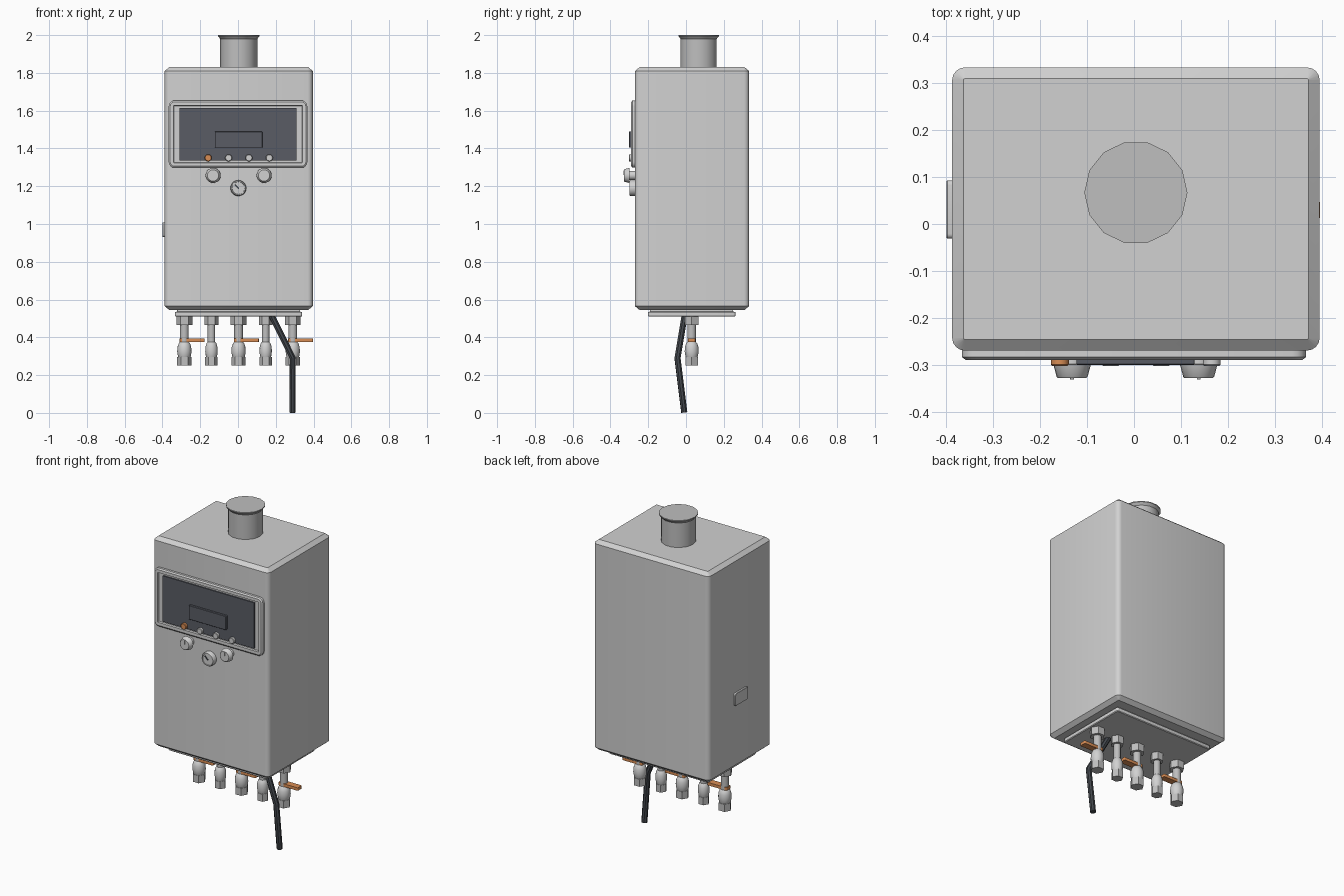
import bpy, math
import bmesh
from mathutils import Vector

if "Cube" in bpy.data.objects:
    bpy.data.objects.remove(bpy.data.objects["Cube"])


def material(name, rgb):
    m = bpy.data.materials.new(name)
    m.use_nodes = True
    m.diffuse_color = (*rgb, 1)
    m.node_tree.nodes["Principled BSDF"].inputs["Base Color"].default_value = (*rgb, 1)
    return m


ENAMEL = material("light grey enamel", (0.64, 0.64, 0.64))
METAL = material("grey metal", (0.52, 0.52, 0.52))
GLASS = material("dark panel", (0.1, 0.107, 0.13))
RUBBER = material("dark rubber", (0.055, 0.062, 0.072))
COPPER = material("copper orange", (0.7, 0.27, 0.09))


def up(u, v, d):
    return Vector((u, v, d))


def front(u, v, d):
    return Vector((u, -d, v))


def side(u, v, d):
    return Vector((-d, u, v))


def loft(name, rings, mat):
    """Skin a stack of equal rings and cap both ends."""
    bm = bmesh.new()
    loops = [[bm.verts.new(p) for p in ring] for ring in rings]
    n = len(loops[0])
    for a, b in zip(loops, loops[1:]):
        for i in range(n):
            j = (i + 1) % n
            bm.faces.new((a[i], a[j], b[j], b[i]))
    bm.faces.new(loops[0])
    bm.faces.new(loops[-1])
    bmesh.ops.recalc_face_normals(bm, faces=bm.faces)
    mesh = bpy.data.meshes.new(name)
    bm.to_mesh(mesh)
    bm.free()
    mesh.materials.append(mat)
    ob = bpy.data.objects.new(name, mesh)
    bpy.context.collection.objects.link(ob)
    smooth(ob)
    return ob


def smooth(ob):
    bpy.ops.object.select_all(action='DESELECT')
    ob.select_set(True)
    bpy.context.view_layer.objects.active = ob
    bpy.ops.object.shade_smooth_by_angle(angle=math.radians(35))


def round_rect(place, cu, cv, hu, hv, r, d, steps=4):
    pts = []
    for k, (su, sv) in enumerate(((1, 1), (-1, 1), (-1, -1), (1, -1))):
        for s in range(steps + 1):
            a = math.radians(90) * (k + s / steps)
            pts.append(place(cu + su * (hu - r) + r * math.cos(a),
                             cv + sv * (hv - r) + r * math.sin(a), d))
    return pts


def slab(name, place, centre, half, r, levels, mat):
    """Rounded rectangle swept through (depth, inset) levels."""
    rings = [round_rect(place, *centre, half[0] - i, half[1] - i, max(r - i, 0.002), d)
             for d, i in levels]
    return loft(name, rings, mat)


def turned(name, place, centre, profile, sides, mat, turn=0):
    """Revolve (radius, depth) profile points."""
    rings = []
    for r, d in profile:
        angles = [math.tau * (i + turn) / sides for i in range(sides)]
        rings.append([place(centre[0] + r * math.cos(a), centre[1] + r * math.sin(a), d)
                      for a in angles])
    return loft(name, rings, mat)


# Casing, underside plate and flue
slab("casing", up, (0.004, 0.032), (0.392, 0.302), 0.027,
     [(0.545, 0.024), (0.565, 0), (1.81, 0), (1.83, 0.024)], ENAMEL)
slab("underside_plate", up, (0.003, 0.03), (0.337, 0.232), 0.012,
     [(0.51, 0.004), (0.514, 0), (0.534, 0), (0.536, 0.012), (0.55, 0.012)], ENAMEL)
turned("flue", up, (0.004, 0.067),
       [(0.098, 1.82), (0.098, 1.98), (0.11, 1.995), (0.11, 2.0)], 14, METAL)
slab("side_plate", side, (0.031, 0.97), (0.062, 0.038), 0.01,
     [(0.385, 0), (0.398, 0), (0.4, 0.002)], ENAMEL)

# Control panel: bezel with recessed tray, dark panel and display
slab("panel_bezel", front, (0, 1.476), (0.367, 0.178), 0.03,
     [(0.26, 0), (0.284, 0), (0.29, 0.008), (0.29, 0.026), (0.278, 0.028)], ENAMEL)
slab("dark_panel", front, (0, 1.475), (0.31, 0.14), 0.003,
     [(0.272, 0), (0.287, 0)], GLASS)
slab("display", front, (0.003, 1.447), (0.126, 0.043), 0.004,
     [(0.28, 0), (0.299, 0), (0.301, 0.002)], GLASS)

# Buttons, with the first one in copper
for i in range(4):
    turned(f"button_{i + 1}", front, (-0.158 + 0.108 * i, 1.35),
           [(0.019, 0.28), (0.019, 0.3), (0.016, 0.303)], 12,
           COPPER if i == 0 else ENAMEL)

# Knobs with pointer marks
for label, x in (("right", -0.132), ("left", 0.138)):
    turned(f"{label}_knob", front, (x, 1.257),
           [(0.024, 0.26), (0.024, 0.299), (0.04, 0.3), (0.033, 0.326), (0.03, 0.329)],
           20, ENAMEL)
    slab(f"{label}_knob_mark", front, (x, 1.272), (0.004, 0.012), 0.002,
         [(0.325, 0), (0.332, 0)], ENAMEL)

# Pressure gauge
turned("gauge", front, (0.002, 1.19),
       [(0.042, 0.26), (0.042, 0.293), (0.038, 0.299), (0.034, 0.299), (0.033, 0.296)],
       20, ENAMEL)
needle = slab("gauge_needle", front, (0, 0), (0.003, 0.016), 0.001,
              [(0.294, 0), (0.3, 0)], RUBBER)
needle.location = (-0.006, 0, 1.198)
needle.rotation_euler.y = math.radians(-45)

# Pipe connections: hex nut, pipe, round valve, hex end fitting
PIPE_Y = 0.03
for i in range(5):
    x = -0.284 + 0.1435 * i
    tap = i % 2 == 0
    w = 1.0 if tap else 0.87
    c = (x, PIPE_Y)
    turned(f"top_nut_{i + 1}", up, c, [(0.042 * w, 0.465), (0.042 * w, 0.512)], 6, METAL)
    turned(f"pipe_{i + 1}", up, c, [(0.023 * w, 0.35), (0.023 * w, 0.48)], 12, METAL)
    turned(f"valve_{i + 1}", up, c,
           [(0.025 * w, 0.28), (0.034 * w, 0.3), (0.038 * w, 0.325), (0.036 * w, 0.35),
            (0.029 * w, 0.37), (0.02 * w, 0.378)], 14, ENAMEL)
    turned(f"end_fitting_{i + 1}", up, c,
           [(0.038 * w, 0.25), (0.038 * w, 0.295)], 6, METAL)
    if tap:
        slab(f"tap_lever_{i + 1}", up, (x + 0.041, PIPE_Y), (0.066, 0.02), 0.005,
             [(0.376, 0), (0.394, 0)], COPPER)

# Drain hose
curve = bpy.data.curves.new("drain_hose", 'CURVE')
curve.dimensions = '3D'
curve.bevel_depth = 0.017
curve.bevel_resolution = 2
curve.use_fill_caps = True
path = [(0.18, -0.008, 0.512), (0.29, -0.045, 0.29), (0.288, -0.009, 0.002)]
spline = curve.splines.new('POLY')
spline.points.add(len(path) - 1)
for point, co in zip(spline.points, path):
    point.co = (*co, 1)
curve.materials.append(RUBBER)
hose = bpy.data.objects.new("drain_hose", curve)
bpy.context.collection.objects.link(hose)
bpy.ops.object.select_all(action='DESELECT')
hose.select_set(True)
bpy.context.view_layer.objects.active = hose
bpy.ops.object.convert(target='MESH')
smooth(bpy.context.object)
